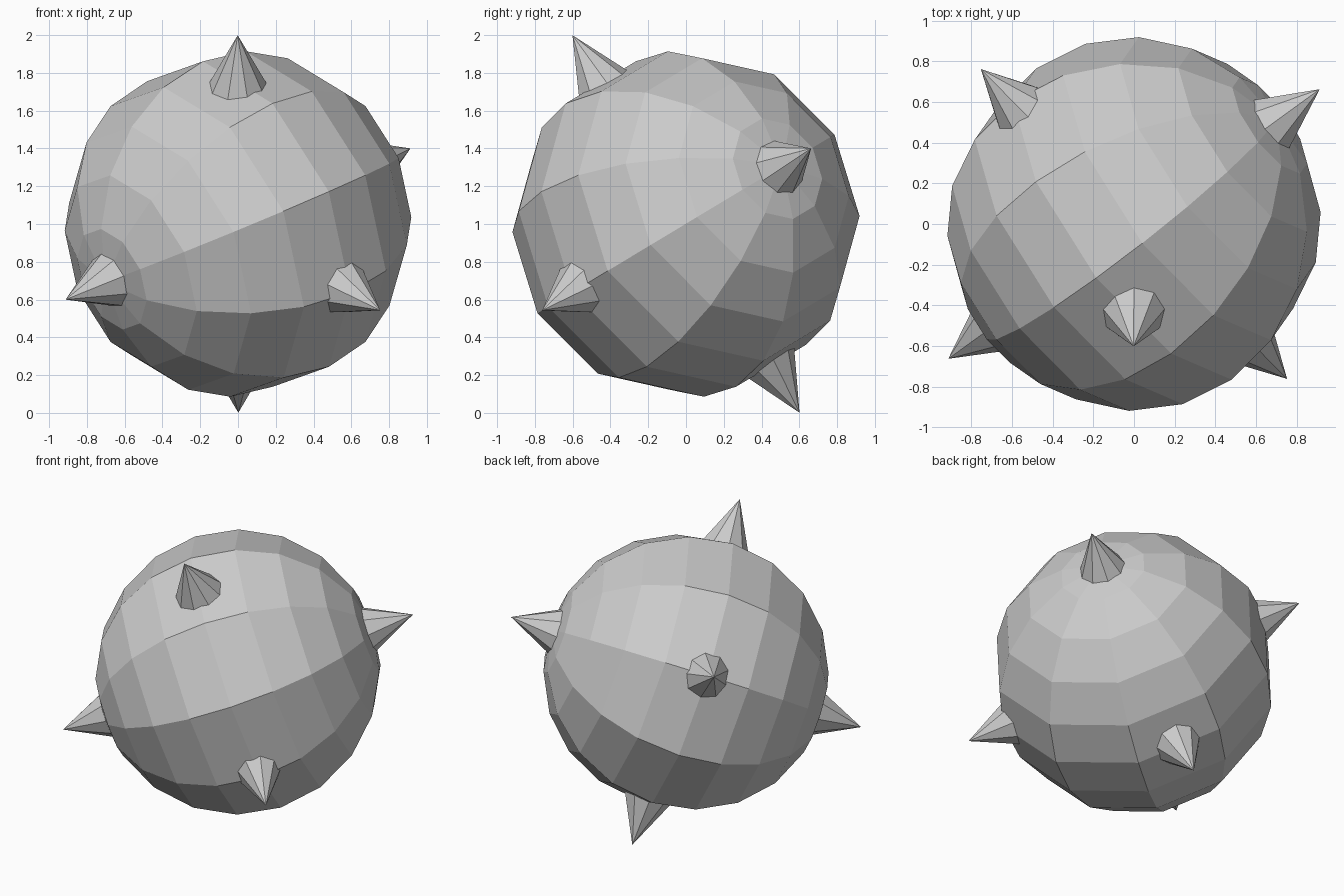
import bpy, bmesh, math
from mathutils import Matrix, Vector

if "Cube" in bpy.data.objects:
    bpy.data.objects.remove(bpy.data.objects["Cube"])

CENTER = Vector((0, 0, 1))
POLE = Vector((0.762, 0.553, 0.334)).normalized()
SIDE = Vector((0, -0.514, 0.857))
SIDE = (SIDE - POLE * SIDE.dot(POLE)).normalized()
EDGE = SIDE.cross(POLE).normalized()          # points front right, downwards


def frame(x, z, origin):
    """Matrix with the given local x and z directions."""
    y = z.cross(x)
    m = Matrix((x, y, z)).transposed().to_4x4()
    m.translation = origin
    return m


def finish(name, bm, matrix):
    """Turn one rim vertex to local +x, place the mesh and link it."""
    v = max(bm.verts, key=lambda p: p.co.xy.length).co
    turn = Matrix.Rotation(-math.atan2(v.y, v.x), 4, 'Z')
    bm.transform(matrix @ turn)
    bmesh.ops.recalc_face_normals(bm, faces=bm.faces)
    mesh = bpy.data.meshes.new(name)
    bm.to_mesh(mesh)
    bm.free()
    ob = bpy.data.objects.new(name, mesh)
    bpy.context.collection.objects.link(ob)


# Tilted low-poly ball
bm = bmesh.new()
bmesh.ops.create_uvsphere(bm, u_segments=10, v_segments=10, radius=0.92)
finish("ball", bm, frame(EDGE, POLE, CENTER))


# Six nine-sided spikes, in opposite pairs along the ball's axes
def spike(name, direction, tip, depth=0.37, radius=0.183):
    up = Vector((0, 0, 1))
    up = (up - direction * up.dot(direction)).normalized()
    bm = bmesh.new()
    bmesh.ops.create_cone(bm, cap_ends=True, segments=9,
                          radius1=radius, radius2=0, depth=depth)
    bmesh.ops.remove_doubles(bm, verts=bm.verts, dist=1e-5)
    finish(name, bm, frame(up, direction,
                           CENTER + direction * (tip - depth / 2)))


for label, axis, tip in (("pole", POLE, 1.197),
                         ("side", SIDE, 1.166),
                         ("edge", EDGE, 1.164)):
    spike(f"spike_{label}_a", axis, tip)
    spike(f"spike_{label}_b", -axis, tip)
